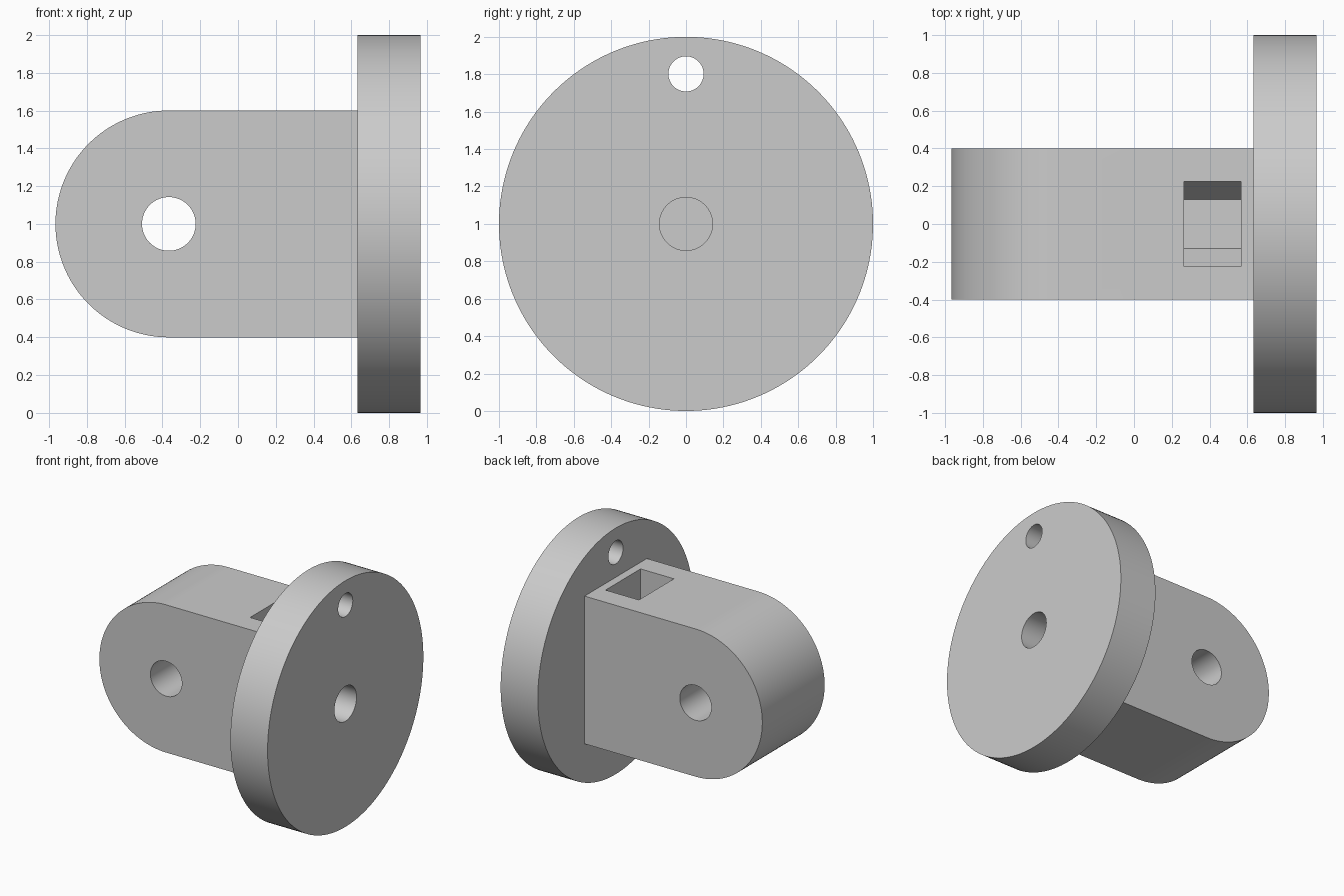
import bpy
import bmesh
from math import cos, sin, pi, radians, sqrt

default = bpy.data.objects.get("Cube")
if default:
    bpy.data.objects.remove(default, do_unlink=True)

grey = bpy.data.materials.new("plain grey")
grey.use_nodes = True
grey.diffuse_color = (0.6, 0.6, 0.6, 1)
grey.node_tree.nodes["Principled BSDF"].inputs["Base Color"].default_value = (0.6, 0.6, 0.6, 1)


def arc(cu, cv, r, start=0.0, sweep=2 * pi, steps=128):
    """Points along an arc; a full turn does not repeat its first point."""
    count = steps if sweep >= 2 * pi else steps + 1
    return [(cu + r * cos(start + sweep * i / steps),
             cv + r * sin(start + sweep * i / steps)) for i in range(count)]


def prism(name, profile, axis, lo, hi):
    """Extrude a closed profile along x (profile in y, z) or y (profile in x, z)."""
    def place(u, v, d):
        return (d, u, v) if axis == "x" else (u, d, v)
    bm = bmesh.new()
    face = bm.faces.new([bm.verts.new(place(u, v, lo)) for u, v in profile])
    grown = bmesh.ops.extrude_face_region(bm, geom=[face])["geom"]
    moved = [g for g in grown if isinstance(g, bmesh.types.BMVert)]
    bmesh.ops.translate(bm, verts=moved, vec=place(0, 0, hi - lo))
    bmesh.ops.recalc_face_normals(bm, faces=bm.faces)
    mesh = bpy.data.meshes.new(name)
    bm.to_mesh(mesh)
    bm.free()
    mesh.materials.append(grey)
    obj = bpy.data.objects.new(name, mesh)
    bpy.context.collection.objects.link(obj)
    return obj


def combine(target, tool, operation):
    """Apply a boolean and discard the tool."""
    mod = target.modifiers.new(operation, "BOOLEAN")
    mod.operation = operation
    mod.solver = "EXACT"
    mod.object = tool
    tool.hide_render = True
    bpy.context.view_layer.objects.active = target
    bpy.ops.object.modifier_apply(modifier=mod.name)
    bpy.data.objects.remove(tool, do_unlink=True)


FLANGE_BACK, FLANGE_FACE = 0.632, 0.966
PIVOT_X, MID_Z, LUG_R = -0.366, 1.0, 0.6

# Round flange joined to the rounded lug
bracket = prism("flanged_pivot_bracket", arc(0, MID_Z, 1.0, steps=160), "x",
                FLANGE_BACK, FLANGE_FACE)
lug_end = FLANGE_BACK + 0.1
lug_profile = arc(PIVOT_X, MID_Z, LUG_R, pi / 2, pi, 96)
lug_profile += [(lug_end, MID_Z - LUG_R), (lug_end, MID_Z + LUG_R)]
combine(bracket, prism("lug", lug_profile, "y", -0.4, 0.4), "UNION")

# Nut pocket: hexagonal seat at the bottom of a slot open to the top
half = 0.225
corner = half * 2 / sqrt(3)
side = [(corner / 2, MID_Z - half), (corner, MID_Z),
        (half, MID_Z + (corner - half) * sqrt(3)), (half, 1.75)]
pocket = side + [(-u, v) for u, v in reversed(side)]
combine(bracket, prism("nut_pocket", pocket, "x", 0.266, 0.566), "DIFFERENCE")

# Pivot hole, blind bolt hole and locating hole
combine(bracket, prism("pivot_hole", arc(PIVOT_X, MID_Z, 0.142, steps=64), "y", -0.6, 0.6),
        "DIFFERENCE")
combine(bracket, prism("bolt_hole", arc(0, MID_Z, 0.142, steps=64), "x", 0.13, 1.1),
        "DIFFERENCE")
combine(bracket, prism("locating_hole", arc(0, 1.802, 0.094, steps=64), "x", 0.5, 1.1),
        "DIFFERENCE")

# Smooth curved walls, crisp edges
bpy.ops.object.select_all(action="DESELECT")
bracket.select_set(True)
bpy.context.view_layer.objects.active = bracket
bpy.ops.object.shade_smooth_by_angle(angle=radians(25))
